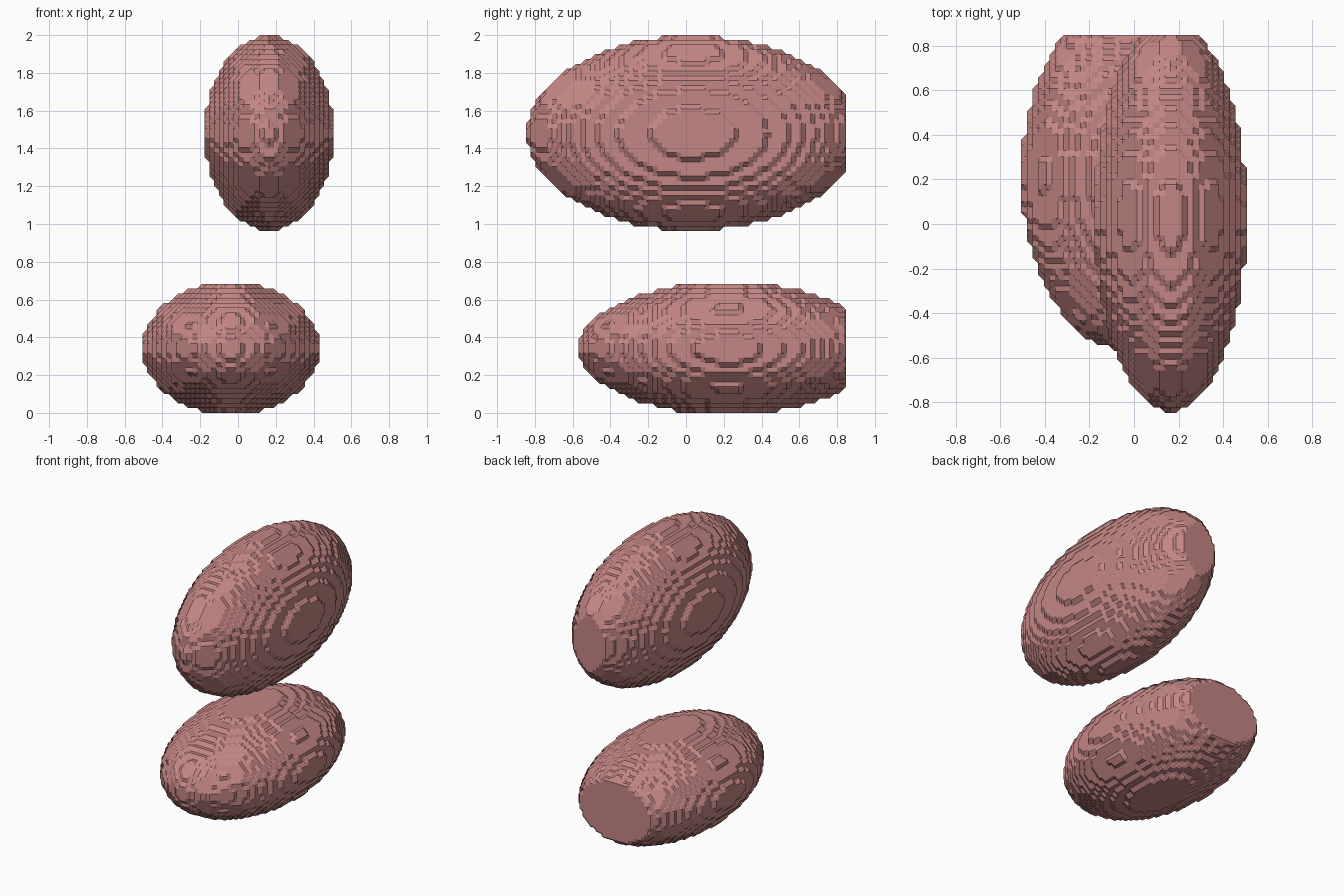
import bpy, bmesh
from itertools import product
from mathutils import Vector

if "Cube" in bpy.data.objects:
    bpy.data.objects.remove(bpy.data.objects["Cube"])

H = 2 / 79                      # voxel pitch
Y_LIMIT = 33                    # last sample row before the flat back cut

mat = bpy.data.materials.new("dusty_pink")
mat.diffuse_color = (0.55, 0.24, 0.23, 1)
mat.use_nodes = True
mat.node_tree.nodes["Principled BSDF"].inputs["Base Color"].default_value = mat.diffuse_color

# Six sides of a unit cell, each as a ring of corners
SIDES = []
for ax in range(3):
    for s in (0, 1):
        ring = []
        for u, v in ((0, 0), (1, 0), (1, 1), (0, 1)):
            c = [u, v]
            c.insert(ax, s)
            ring.append(tuple(c))
        SIDES.append(ring)


def voxel_ellipsoid(name, centre, radii):
    """Stepped ellipsoid: surface through midpoints of inside/outside grid edges.
    Centre and radii are in voxel units; x and z centres lie on half steps."""
    off = (0.5, 0, 0.5)

    def inside(i, j, k):
        p = (i + off[0], j + off[1], k + off[2])
        return j <= Y_LIMIT and sum(((p[a] - centre[a]) / radii[a]) ** 2 for a in range(3)) <= 1

    spans = [range(int(centre[a] - radii[a]) - 3, int(centre[a] + radii[a]) + 3) for a in range(3)]
    solid = {p for p in product(*spans) if inside(*p)}
    bm = bmesh.new()
    verts = {}

    def midpoint(a, b):
        key = tuple(x + y for x, y in zip(a, b))
        if key not in verts:
            verts[key] = bm.verts.new(Vector([(key[n] / 2 + off[n]) * H for n in range(3)]))
        return verts[key]

    for cell in product(*spans):
        corners = [tuple(c + d for c, d in zip(cell, o)) for o in product((0, 1), repeat=3)]
        if sum(c in solid for c in corners) in (0, 8):
            continue
        # Join crossings on every cell side, then walk the closed loop
        links = {}
        for ring in SIDES:
            r = [tuple(c + d for c, d in zip(cell, o)) for o in ring]
            cross = [midpoint(r[n], r[n - 1]) for n in range(4)
                     if (r[n] in solid) != (r[n - 1] in solid)]
            for a, b in zip(cross[::2], cross[1::2]):
                links.setdefault(a, []).append(b)
                links.setdefault(b, []).append(a)
        while links:
            v = next(iter(links))
            loop = []
            while v is not None:
                loop.append(v)
                v = next((w for w in links.pop(v) if w in links), None)
            bm.faces.new(loop)

    bmesh.ops.recalc_face_normals(bm, faces=bm.faces)
    me = bpy.data.meshes.new(name)
    bm.to_mesh(me)
    bm.free()
    ob = bpy.data.objects.new(name, me)
    me.materials.append(mat)
    bpy.context.collection.objects.link(ob)
    return ob


# Wide low ellipsoid resting on the floor, tall narrow one floating above
voxel_ellipsoid("lower_ellipsoid", (-1.5, 8.6, 13.5), (18.5, 31.0, 13.88))
voxel_ellipsoid("upper_ellipsoid", (6.5, 1.4, 58.5), (13.45, 34.6, 20.36))
